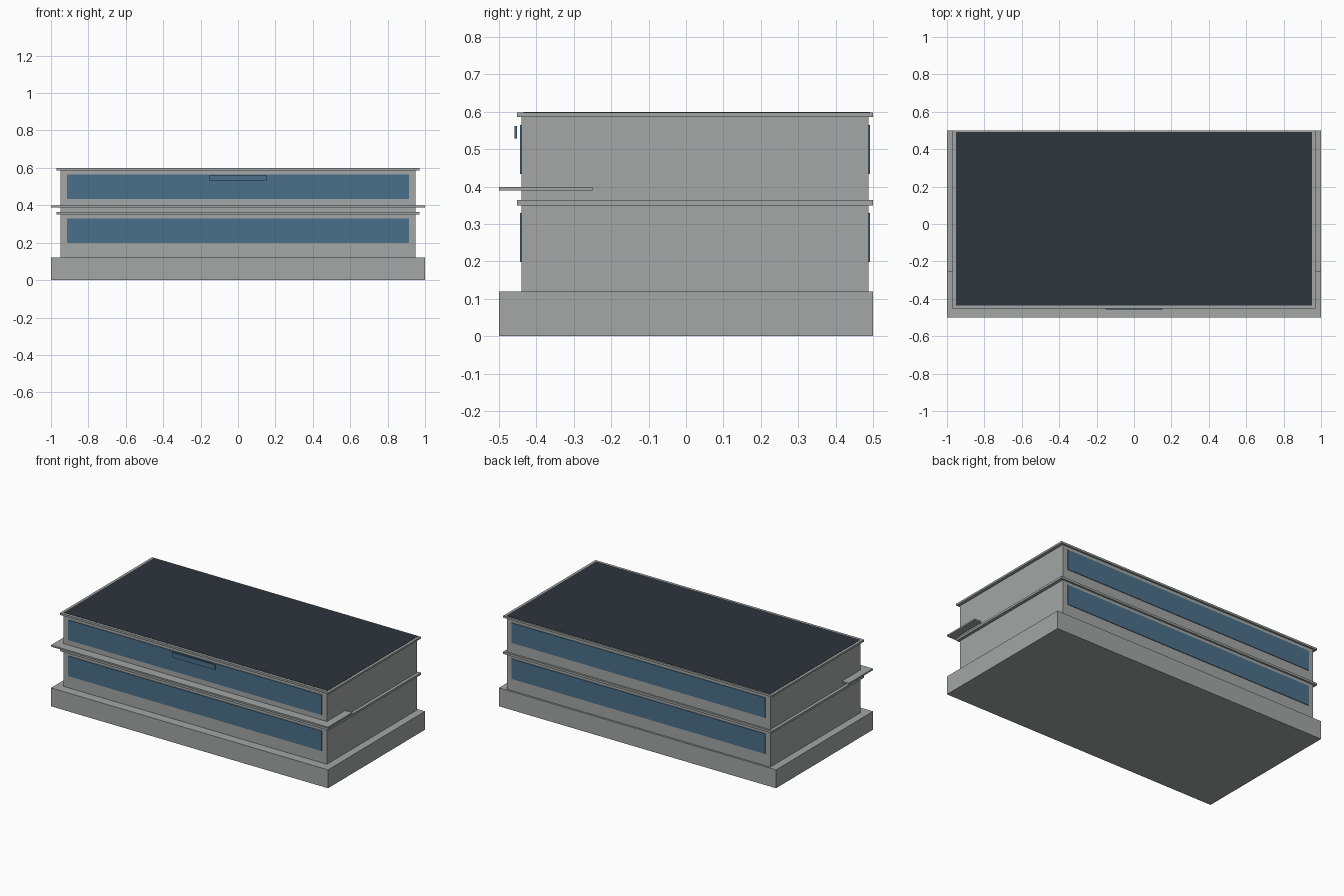
import bpy

if "Cube" in bpy.data.objects:
    bpy.data.objects.remove(bpy.data.objects["Cube"])


def material(name, rgb):
    m = bpy.data.materials.new(name)
    m.diffuse_color = (*rgb, 1.0)
    m.use_nodes = True
    m.node_tree.nodes["Principled BSDF"].inputs["Base Color"].default_value = m.diffuse_color
    return m


concrete = material("concrete grey", (0.37, 0.385, 0.38))
glass = material("blue glass", (0.07, 0.162, 0.255))
roofing = material("dark roofing", (0.026, 0.035, 0.043))


def box(name, x, y, z, mat):
    """Box from (min, max) ranges on each axis."""
    verts = [(a, b, c) for a in x for b in y for c in z]
    faces = [(0, 1, 3, 2), (4, 6, 7, 5), (0, 4, 5, 1),
             (2, 3, 7, 6), (0, 2, 6, 4), (1, 5, 7, 3)]
    me = bpy.data.meshes.new(name)
    me.from_pydata(verts, [], faces)
    me.materials.append(mat)
    ob = bpy.data.objects.new(name, me)
    bpy.context.collection.objects.link(ob)
    return ob


# Base and main block
box("base_plinth", (-1, 1), (-0.5, 0.5), (0, 0.12), concrete)
box("building_body", (-0.95, 0.95), (-0.44, 0.488), (0.12, 0.587), concrete)

# Projecting slabs above each floor, and the front canopy
for name, z in (("lower_ledge", (0.35, 0.364)), ("roof_ledge", (0.586, 0.5985))):
    box(name, (-0.97, 0.97), (-0.452, 0.5), z, concrete)
box("front_canopy", (-1, 1), (-0.5, -0.25), (0.389, 0.399), concrete)

# Dark roof surface
box("roof_surface", (-0.953, 0.953), (-0.435, 0.492), (0.595, 0.6), roofing)

# Window bands, front and back
for floor, z in (("lower", (0.198, 0.329)), ("upper", (0.433, 0.564))):
    box(floor + "_front_window", (-0.915, 0.915), (-0.444, -0.438), z, glass)
    box(floor + "_back_window", (-0.915, 0.915), (0.486, 0.492), z, glass)

# Small plate in front of the upper window
box("front_plate", (-0.153, 0.153), (-0.458, -0.452), (0.529, 0.562), glass)
